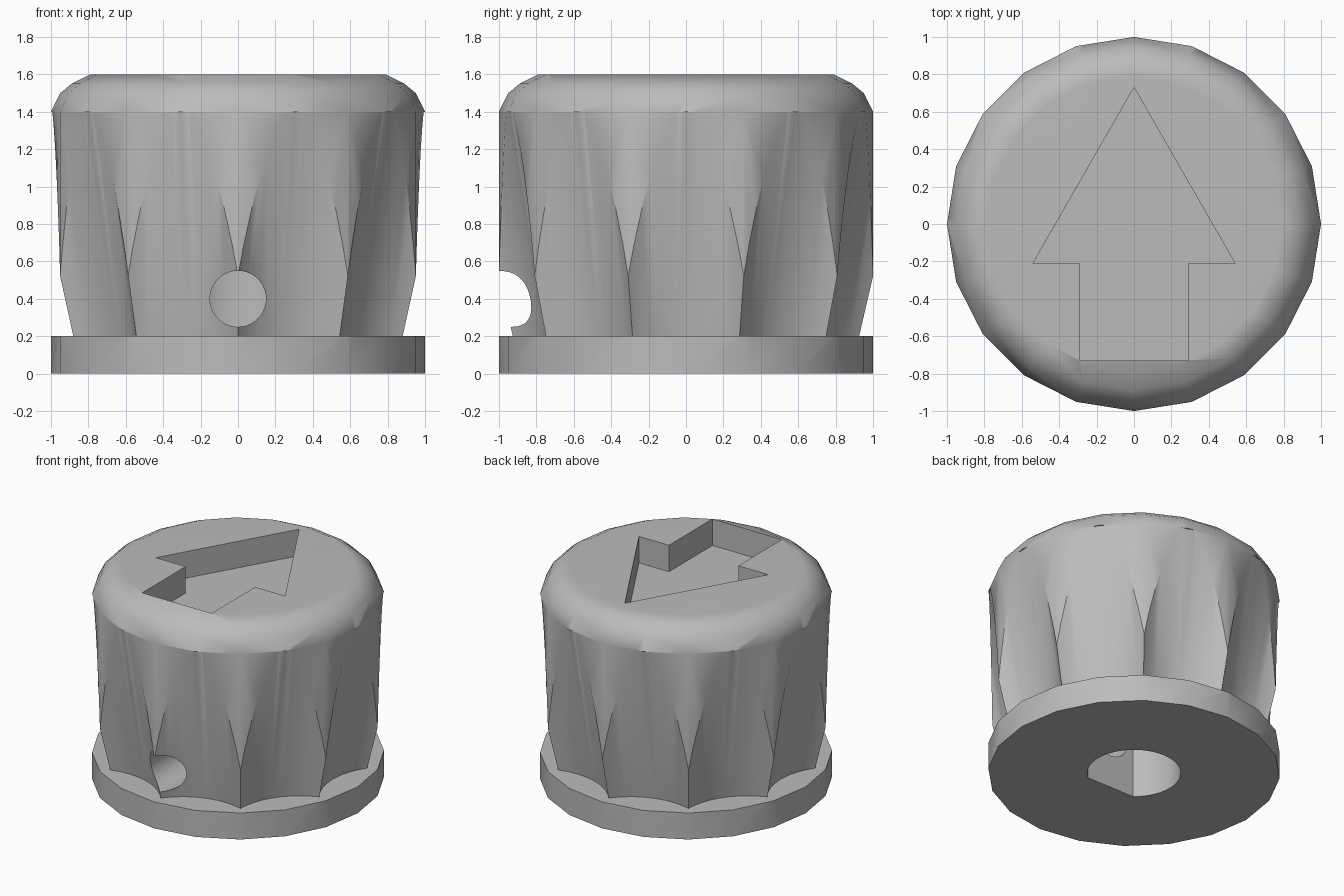
import bpy
import bmesh
from math import sin, cos, pi, radians
from mathutils import Matrix

if "Cube" in bpy.data.objects:
    bpy.data.objects.remove(bpy.data.objects["Cube"], do_unlink=True)


def circle(radius, sides):
    return [(radius * cos(2 * pi * i / sides), radius * sin(2 * pi * i / sides))
            for i in range(sides)]


def loft(name, sections):
    """Closed solid through (outline, x shift, height) sections."""
    bm = bmesh.new()
    rings = [[bm.verts.new((x + shift, y, z)) for x, y in outline]
             for outline, shift, z in sections]
    for low, high in zip(rings, rings[1:]):
        for i in range(len(low)):
            j = (i + 1) % len(low)
            bm.faces.new((low[i], low[j], high[j], high[i]))
    bm.faces.new(rings[0][::-1])
    bm.faces.new(rings[-1])
    bmesh.ops.recalc_face_normals(bm, faces=bm.faces)
    mesh = bpy.data.meshes.new(name)
    bm.to_mesh(mesh)
    bm.free()
    obj = bpy.data.objects.new(name, mesh)
    bpy.context.collection.objects.link(obj)
    return obj


def cut(target, cutter):
    """Subtract the cutter for good, then discard it."""
    cutter.hide_render = True
    mod = target.modifiers.new("cut", 'BOOLEAN')
    mod.operation = 'DIFFERENCE'
    mod.solver = 'EXACT'
    mod.object = cutter
    bpy.context.view_layer.objects.active = target
    bpy.ops.object.modifier_apply(modifier=mod.name)
    bpy.data.objects.remove(cutter, do_unlink=True)


# Solid knob with a rounded top edge
profile = [(1, 0), (1, 1.4), (0.95, 1.5), (0.89, 1.55), (0.79, 1.6)]
knob = loft("knob", [(circle(r, 20), 0, z) for r, z in profile])

# Ten leaning finger flutes between the base flange and the cap
FLUTE_RADIUS = 0.5
for i in range(10):
    outline = circle(FLUTE_RADIUS, 64)
    flute = loft("flute_cutter", [(outline, 0.79 + FLUTE_RADIUS, 0.2),
                                  (outline, 0.99 + FLUTE_RADIUS, 1.4)])
    flute.data.transform(Matrix.Rotation(radians(36 * i), 4, 'Z'))
    cut(knob, flute)

# Recessed arrow in the top
half = [(0.54, -0.21), (0.29, -0.21), (0.29, -0.73)]
arrow = [(0, 0.73)] + half + [(-x, y) for x, y in reversed(half)]
cut(knob, loft("arrow_cutter", [(arrow, 0, 1.4), (arrow, 0, 1.7)]))

# D-shaped shaft bore with its flat towards the front
bore = [(x, max(y, -0.25)) for x, y in circle(0.32, 48)]
flat_half = (0.32 ** 2 - 0.25 ** 2) ** 0.5
bore = [p for p in bore if p[1] > -0.25]
start = next(i for i in range(len(bore)) if bore[i][0] < 0 and bore[i][1] < 0
             and (i + 1 == len(bore) or bore[i + 1][0] > 0))
bore[start + 1:start + 1] = [(-flat_half, -0.25), (flat_half, -0.25)]
cut(knob, loft("bore_cutter", [(bore, 0, -0.1), (bore, 0, 1)]))

# Set screw hole from the front into the bore
screw = circle(0.15, 40)
hole = loft("screw_hole_cutter", [(screw, 0, 0.1), (screw, 0, 1.2)])
hole.data.transform(Matrix.Translation((0, 0, 0.4)) @ Matrix.Rotation(radians(90), 4, 'X'))
cut(knob, hole)

# Plain grey plastic
grey = bpy.data.materials.new("grey_plastic")
grey.use_nodes = True
colour = (0.5, 0.5, 0.5, 1)
grey.diffuse_color = colour
grey.node_tree.nodes["Principled BSDF"].inputs["Base Color"].default_value = colour
knob.data.materials.clear()
knob.data.materials.append(grey)
for face in knob.data.polygons:
    face.material_index = 0

# Smooth rounding with crisp edges
bpy.ops.object.select_all(action='DESELECT')
knob.select_set(True)
bpy.context.view_layer.objects.active = knob
bpy.ops.object.shade_smooth_by_angle(angle=radians(30))
weighted = knob.modifiers.new("weighted_normals", 'WEIGHTED_NORMAL')
weighted.keep_sharp = True
